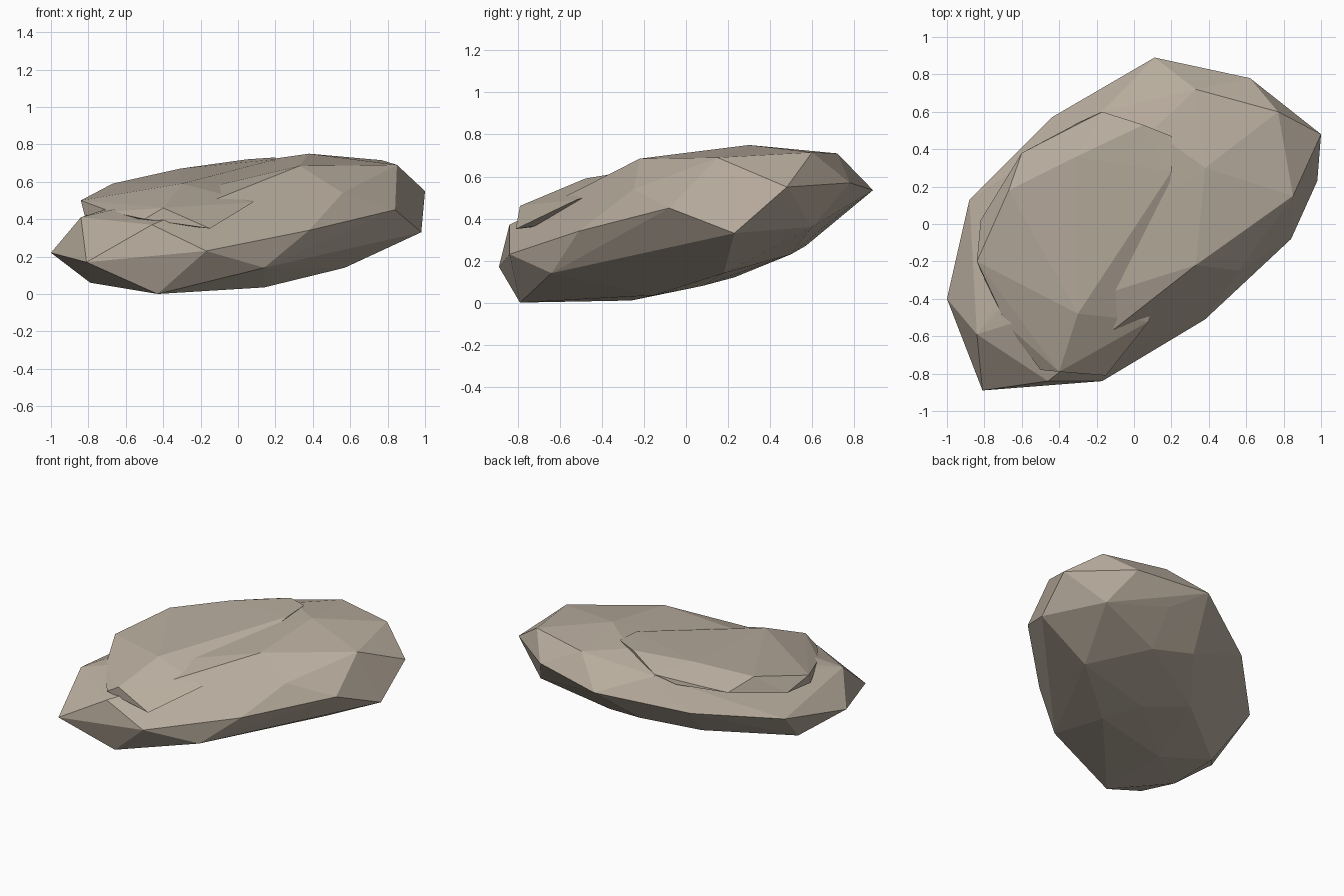
import bpy
import bmesh

# Remove the default cube if the scene has it
default_cube = bpy.data.objects.get("Cube")
if default_cube:
    bpy.data.objects.remove(default_cube, do_unlink=True)


def make_material(name, colour):
    """Plain flat colour for viewport and render."""
    material = bpy.data.materials.new(name)
    material.use_nodes = True
    material.diffuse_color = colour
    shader = material.node_tree.nodes["Principled BSDF"]
    shader.inputs["Base Color"].default_value = colour
    shader.inputs["Roughness"].default_value = 0.9
    return material


def chiselled_stone(name, rings, material):
    """Wrap rings of corner points in a faceted convex skin."""
    bm = bmesh.new()
    for ring in rings:
        for corner in ring:
            bm.verts.new(corner)
    hull = bmesh.ops.convex_hull(bm, input=bm.verts[:])
    unused = set(hull["geom_interior"]) | set(hull["geom_unused"])
    loose = [item for item in unused if isinstance(item, bmesh.types.BMVert)]
    bmesh.ops.delete(bm, geom=loose, context="VERTS")
    bmesh.ops.recalc_face_normals(bm, faces=bm.faces[:])

    mesh = bpy.data.meshes.new(name)
    bm.to_mesh(mesh)
    bm.free()
    mesh.materials.append(material)
    for polygon in mesh.polygons:
        polygon.use_smooth = False
    stone = bpy.data.objects.new(name, mesh)
    bpy.context.collection.objects.link(stone)
    return stone


stone_colour = make_material("taupe stone", (0.48, 0.415, 0.34, 1.0))

# Main boulder: underside, widest belt and top rim
underside = [
    (-.43, -.79, 0), (-.79, -.53, .06), (-.79, -.15, .07), (-.43, -.26, .01),
    (.14, -.15, .035), (.14, -.64, .14), (.57, .18, .14), (0, .08, .08),
    (-.29, .23, .12), (.26, .5, .23), (-.03, .57, .27), (.32, .73, .42),
    (.74, .6, .36),
]
belt = [
    (-.81, -.89, .17), (-.17, -.84, .23), (.38, -.51, .34), (.84, -.08, .45),
    (.98, .23, .33), (1, .48, .55), (.62, .78, .57), (.11, .89, .535),
    (-.44, .57, .41), (-.88, .13, .32), (-1, -.4, .22),
]
top_rim = [
    (-.84, -.59, .41), (-.46, -.84, .37), (.33, -.22, .685), (.56, -.25, .54),
    (.85, .15, .69), (.77, .6, .715), (.33, .72, .71), (.38, .3, .75),
    (.1, .5, .71), (-.17, .6, .62),
]
chiselled_stone("main_boulder", [underside, belt, top_rim], stone_colour)

# Split layer resting on the lower end, with a thin overhanging lip
lip = [
    (-.5, -.78, .4), (-.15, -.81, .35), (.08, -.52, .49), (-.68, -.54, .44),
    (-.82, -.25, .42), (-.82, .02, .45), (-.6, .38, .53), (-.3, .54, .57),
]
layer_top = [
    (-.4, -.79, .46), (-.3, -.48, .59), (-.84, -.2, .5), (-.67, .18, .59),
    (-.31, .36, .67), (.05, .53, .72), (.2, .47, .73), (-.17, .6, .63),
    (.2, .28, .72), (.1, .05, .66),
]
chiselled_stone("upper_layer", [lip, layer_top], stone_colour)
